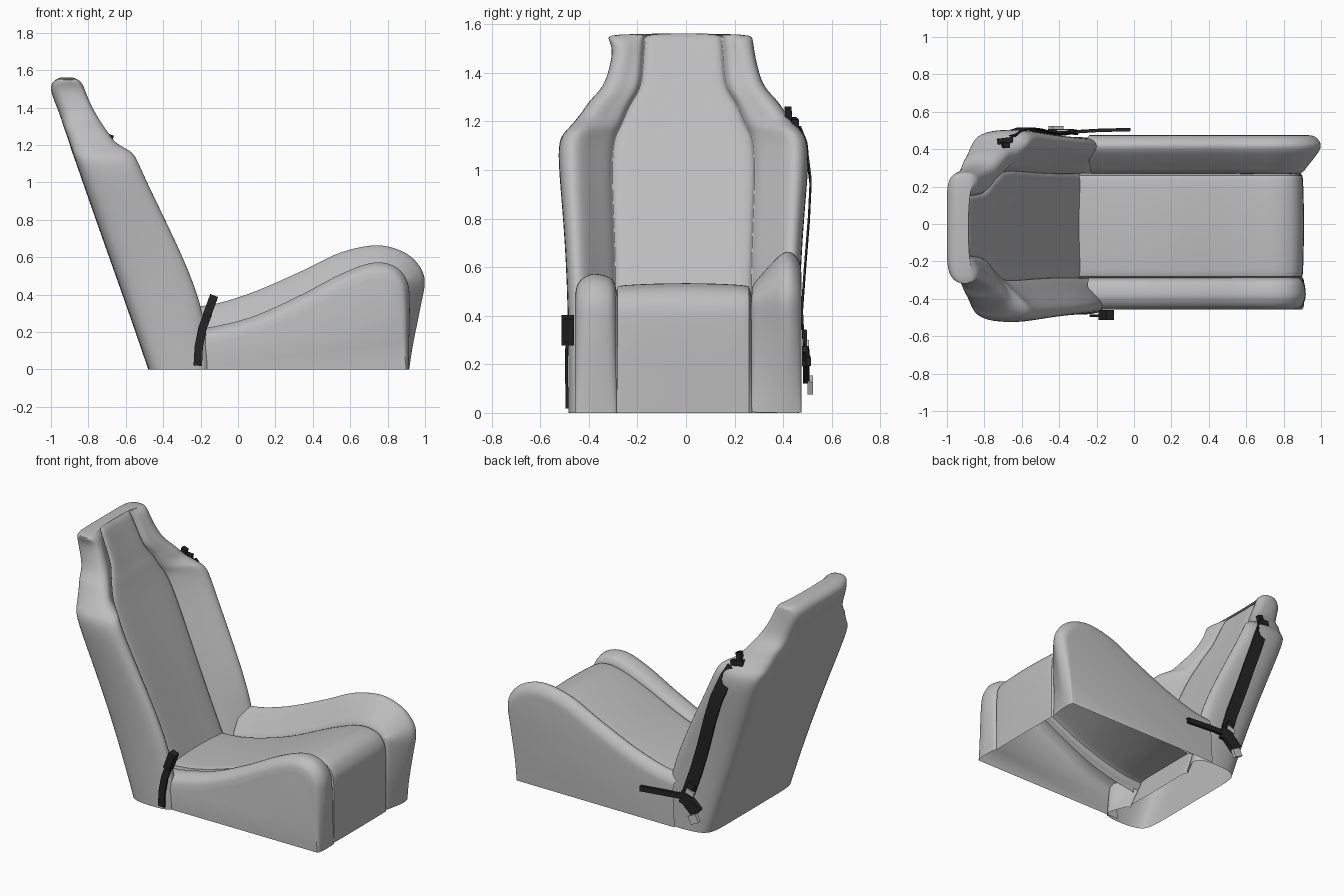
import bpy, bmesh, math
from mathutils import Vector

if "Cube" in bpy.data.objects:
    bpy.data.objects.remove(bpy.data.objects["Cube"])


def material(name, v):
    m = bpy.data.materials.new(name)
    m.diffuse_color = (v, v, v, 1)
    m.use_nodes = True
    m.node_tree.nodes["Principled BSDF"].inputs["Base Color"].default_value = m.diffuse_color
    return m


GREY = material("seat grey", 0.51)
BLACK = material("belt black", 0.018)
SILVER = material("buckle grey", 0.6)


def make(name, verts, faces, mat, smooth=40, subsurf=0):
    me = bpy.data.meshes.new(name)
    me.from_pydata(verts, [], faces)
    bm = bmesh.new()
    bm.from_mesh(me)
    bmesh.ops.recalc_face_normals(bm, faces=bm.faces)
    bm.to_mesh(me)
    bm.free()
    me.materials.append(mat)
    ob = bpy.data.objects.new(name, me)
    bpy.context.collection.objects.link(ob)
    bpy.ops.object.select_all(action='DESELECT')
    ob.select_set(True)
    bpy.context.view_layer.objects.active = ob
    if subsurf:
        s = ob.modifiers.new("smooth", 'SUBSURF')
        s.levels = s.render_levels = subsurf
        bpy.ops.object.modifier_apply(modifier="smooth")
    bpy.ops.object.shade_smooth_by_angle(angle=math.radians(smooth))
    return ob


def spline(pts, n=5):
    """Catmull-Rom samples through the points."""
    p = [Vector(q) for q in pts]
    p = [2 * p[0] - p[1]] + p + [2 * p[-1] - p[-2]]
    out = []
    for i in range(1, len(p) - 2):
        a, b, c, d = p[i - 1:i + 3]
        for k in range(n):
            t = k / n
            out.append(0.5 * (2 * b + (c - a) * t + (2 * a - 5 * b + 4 * c - d) * t * t
                              + (3 * b - a - 3 * c + d) * t ** 3))
    return out + [p[-2]]


def pad(name, profile, columns, cap=False):
    """Upholstered sheet: side profile swept over y, each column inset from the profile."""
    prof = spline(profile)
    top = max(p.y for p in prof)
    n = len(prof)
    verts, faces = [], []
    for y, inset in spline(columns, 4):
        for i, p in enumerate(prof):
            d = (prof[min(i + 1, n - 1)] - prof[max(i - 1, 0)]).normalized()
            k = inset * (1 if p.x < 0.7 else 0.15 + 0.85 * p.y / top)
            verts.append((p.x + d.y * k, y, max(0, p.y - d.x * k)))
    rows = len(verts) // n
    for r in range(rows - 1):
        for i in range(n - 1):
            a = r * n + i
            faces.append((a, a + 1, a + n + 1, a + n))
    if cap:  # flat outer wall down to the floor
        verts.append((profile[0][0], columns[-1][0], 0))
        faces.append(tuple(range((rows - 1) * n, rows * n)) + (len(verts) - 1,))
    return make(name, verts, faces, GREY)


# Seat cushion: centre panel and two side bolsters of different height
pad("seat_centre", [(-.34, .2), (-.1, .225), (.2, .315), (.5, .45), (.7, .52), (.82, .515),
                    (.885, .46), (.903, .35), (.9, 0)],
    [(-.292, .06), (-.283, .018), (-.25, 0), (0, -.008), (.23, 0), (.262, .018), (.272, .06)])
pad("seat_bolster_low", [(-.25, .21), (-.1, .235), (.1, .29), (.35, .405), (.55, .51), (.72, .57),
                         (.84, .55), (.905, .47), (.918, .35), (.915, .15), (.912, 0)],
    [(-.285, .1), (-.29, .05), (-.315, .014), (-.375, 0), (-.415, .012), (-.445, .04), (-.457, .085)],
    cap=True)
pad("seat_bolster_high", [(-.25, .33), (-.1, .355), (.1, .42), (.35, .53), (.55, .625), (.74, .663),
                          (.88, .63), (.965, .56), (.998, .47), (.975, .33), (.935, .13), (.915, 0)],
    [(.268, .19), (.275, .14), (.31, .095), (.36, .04), (.395, .008), (.425, 0), (.452, .018),
     (.47, .05), (.475, .09)], cap=True)

# Backrest: stations of z, back x, panel x, bolster ridge x, half width, seam half width, ridge y
STATIONS = [
    (0, -.48, -.20, -.145, .475, .28, .42),
    (.03, -.49, -.21, -.14, .475, .28, .42),
    (.35, -.60, -.35, -.17, .475, .275, .42),
    (.70, -.725, -.50, -.325, .487, .28, .44),
    (1.0, -.83, -.635, -.475, .515, .295, .45),
    (1.13, -.875, -.695, -.53, .518, .285, .455),
    (1.17, -.89, -.712, -.56, .475, .262, .43),
    (1.205, -.90, -.727, -.645, .445, .245, .40),
    (1.25, -.915, -.745, -.675, .41, .228, .365),
    (1.29, -.93, -.765, -.705, .385, .205, .335),
    (1.34, -.945, -.785, -.74, .33, .172, .29),
    (1.42, -.975, -.82, -.785, .305, .165, .265),
    (1.50, -1.008, -.855, -.815, .29, .16, .245),
    (1.545, -.99, -.875, -.835, .285, .155, .235),
    (1.562, -.945, -.905, -.885, .275, .15, .225)]
verts, faces = [], []
for z, xb, xp, xr, wo, ws, yr in STATIONS:
    d = xr - xb
    half = [(xb, 0), (xb, wo * .45), (xb, wo - .09), (xb + .08 * d, wo - .025), (xb + .35 * d, wo),
            (xb + .75 * d, wo), (xr - .06 * d, (wo + yr) / 2 + .01), (xr, yr - .01),
            (xp + .45 * (xr - xp), (yr + ws) / 2), (xp + .012, ws + .018), (xp - .02, ws + .005),
            (xp - .02, ws - .001), (xp, ws - .012), (xp - .003, ws * .5), (xp - .005, 0)]
    flare = .03 if z > 1.53 else 0  # the low side ends in a small ear at the top
    ring = half + [(x, -y - flare * (y > .2)) for x, y in half[-2:0:-1]]
    verts += [(x, y - .01, z) for x, y in ring]
n = len(ring)
for s in range(len(STATIONS) - 1):
    for i in range(n):
        j = (i + 1) % n
        faces.append((s * n + i, s * n + j, s * n + n + j, s * n + n + i))
# top closed by quads joining the two sides
o = (len(STATIONS) - 1) * n
for i in range(len(half) - 1):
    corners = (o + i, o + i + 1, o + (n - i - 1) % n, o + (n - i) % n)
    face = tuple(dict.fromkeys(corners))
    if len(face) > 2:
        faces.append(face)
make("backrest", verts, faces, GREY, subsurf=2, smooth=50)


def strip(name, pts, width, thick, mat=BLACK):
    """Flat band along a path lying beside the seat."""
    p = [Vector(q) for q in pts]
    verts, faces = [], []
    for i, q in enumerate(p):
        t = p[min(i + 1, len(p) - 1)] - p[max(i - 1, 0)]
        w = Vector((t.z, 0, -t.x)).normalized() * width / 2
        t2 = Vector((0, thick / 2, 0))
        verts += [q - w - t2, q + w - t2, q + w + t2, q - w + t2]
        if i:
            b = 4 * i
            faces += [(b - 4 + k, b - 4 + (k + 1) % 4, b + (k + 1) % 4, b + k) for k in range(4)]
    faces += [(3, 2, 1, 0), tuple(len(verts) - 4 + k for k in range(4))]
    return make(name, verts, faces, mat, smooth=30)


# Buckle on the low side
strip("buckle_stalk", [(-.215, -.489, .02), (-.21, -.491, .12), (-.19, -.492, .22), (-.16, -.49, .3)],
      .045, .012)
strip("buckle_head", [(-.168, -.487, .285), (-.127, -.487, .395)], .045, .052)

# Belt, upper guide, reel and recline lever on the high side
strip("belt", [(-.672, .47, 1.16), (-.64, .494, 1.1), (-.58, .513, .95), (-.53, .506, .8),
               (-.47, .49, .6), (-.41, .477, .42), (-.36, .485, .27)], .085, .008)
strip("belt_guide_upper", [(-.68, .42, 1.255), (-.70, .425, 1.19)], .035, .028)
strip("belt_guide_bar", [(-.73, .44, 1.2), (-.65, .45, 1.19)], .035, .03)
strip("belt_tongue", [(-.39, .49, .335), (-.36, .492, .25)], .05, .014)
strip("tongue_plate", [(-.385, .5, .29), (-.375, .5, .26)], .06, .012, SILVER)
strip("belt_reel", [(-.31, .49, .235), (-.35, .495, .225), (-.40, .495, .18), (-.43, .495, .15)],
      .085, .026)
strip("reel_button", [(-.405, .512, .14), (-.43, .512, .09)], .06, .022, SILVER)
strip("recline_lever", [(-.36, .49, .235), (-.2, .5, .225), (-.02, .505, .21)], .035, .018)
